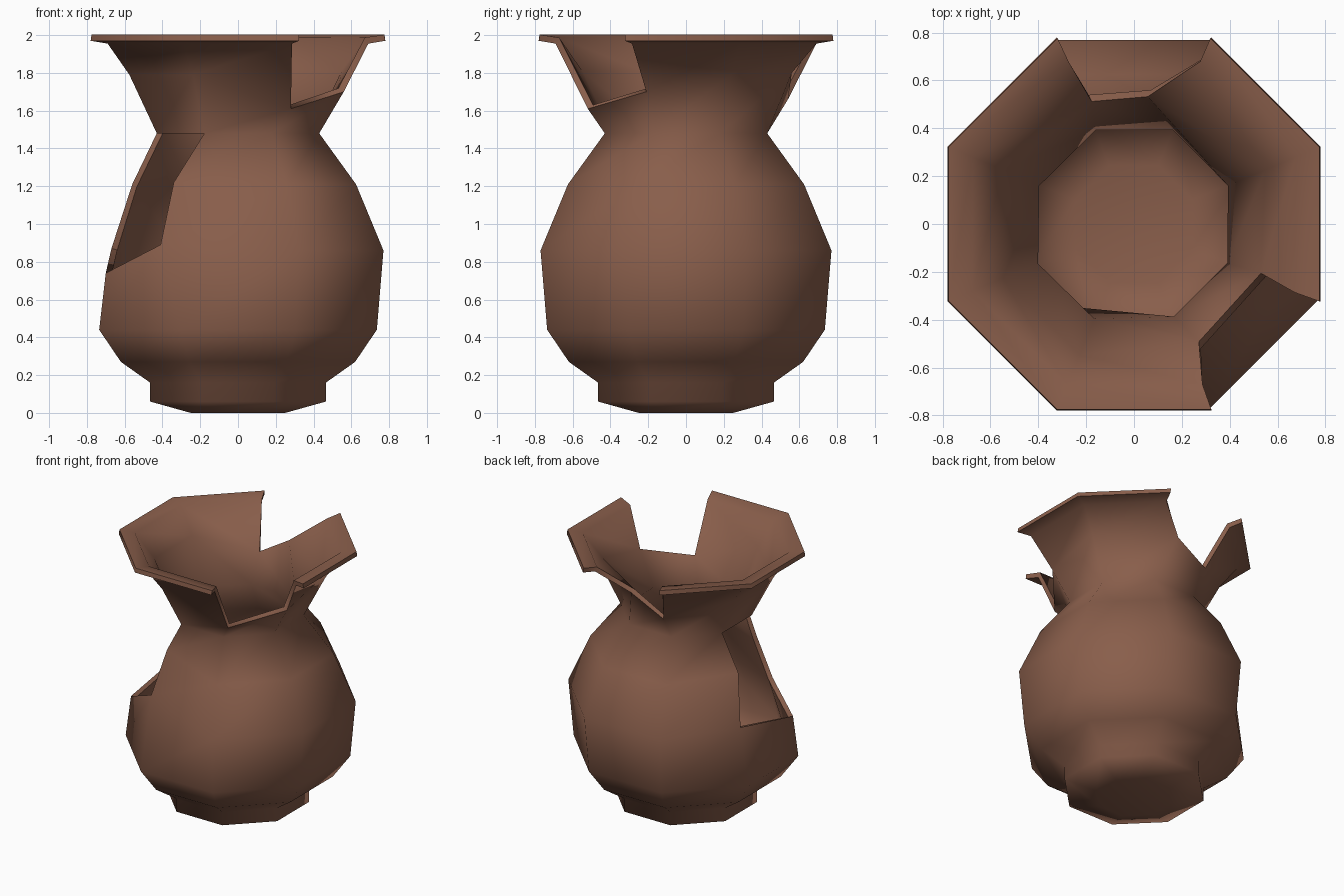
import bpy, bmesh, math

old = bpy.data.objects.get("Cube")
if old:
    bpy.data.objects.remove(old, do_unlink=True)

SIDES = 8
WALL = 0.033

# Outer profile: distance to the flat side, height
profile = [(0.25, 0), (0.465, 0.06), (0.465, 0.16), (0.62, 0.27), (0.735, 0.44),
           (0.77, 0.86), (0.625, 1.21), (0.43, 1.48), (0.575, 1.79),
           (0.69, 1.955), (0.78, 1.97)]
BELLY, SHOULDER, NECK, FLARE = 5, 6, 7, 8

# Corners pulled out of place along the broken edges: (ring, corner)
broken = {
    (BELLY, 5): (-0.41, -0.46, 0.89), (SHOULDER, 5): (-0.34, -0.37, 1.22),
    (BELLY, 4): (-0.70, -0.29, 0.74),
    (BELLY, 3): (-0.67, 0.30, 0.87), (SHOULDER, 3): (-0.56, 0.17, 1.21),
    (FLARE, 6): (0.28, -0.52, 1.61), (FLARE, 7): (0.56, -0.21, 1.70),
    (FLARE, 2): (-0.19, 0.54, 1.66), (FLARE, 1): (0.07, 0.56, 1.80),
}


def is_missing(band, side):
    """Faces lost in the body hole and the two rim notches."""
    if BELLY <= band < NECK:
        return side in (3, 4)
    return band >= FLARE and side in (1, 6)


def corner(ring, k):
    apothem, z = profile[ring]
    r = apothem / math.cos(math.pi / SIDES)
    a = math.tau * (k + 0.5) / SIDES
    return broken.get((ring, k), (r * math.cos(a), r * math.sin(a), z))


# Clay material
clay = bpy.data.materials.new("brown_clay")
clay.use_nodes = True
colour = (0.25, 0.112, 0.07, 1)
clay.diffuse_color = colour
bsdf = next(n for n in clay.node_tree.nodes if n.type == "BSDF_PRINCIPLED")
bsdf.inputs["Base Color"].default_value = colour
bsdf.inputs["Roughness"].default_value = 0.9

# Broken pot shell
bm = bmesh.new()
rings = [[bm.verts.new(corner(i, k)) for k in range(SIDES)]
         for i in range(len(profile))]
bm.faces.new(rings[0][::-1])
for i, (low, high) in enumerate(zip(rings, rings[1:])):
    for k in range(SIDES):
        if not is_missing(i, k):
            n = (k + 1) % SIDES
            bm.faces.new((low[k], low[n], high[n], high[k]))
bmesh.ops.delete(bm, geom=[v for v in bm.verts if not v.link_faces], context="VERTS")

mesh = bpy.data.meshes.new("broken_pot")
bm.to_mesh(mesh)
bm.free()
mesh.materials.append(clay)
pot = bpy.data.objects.new("broken_pot", mesh)
bpy.context.collection.objects.link(pot)

# Wall thickness
wall = pot.modifiers.new("wall", "SOLIDIFY")
wall.thickness = WALL
wall.offset = -1
wall.use_even_offset = True

bpy.ops.object.select_all(action="DESELECT")
pot.select_set(True)
bpy.context.view_layer.objects.active = pot
bpy.ops.object.modifier_apply(modifier=wall.name)
bpy.ops.object.shade_smooth_by_angle(angle=math.radians(75))
